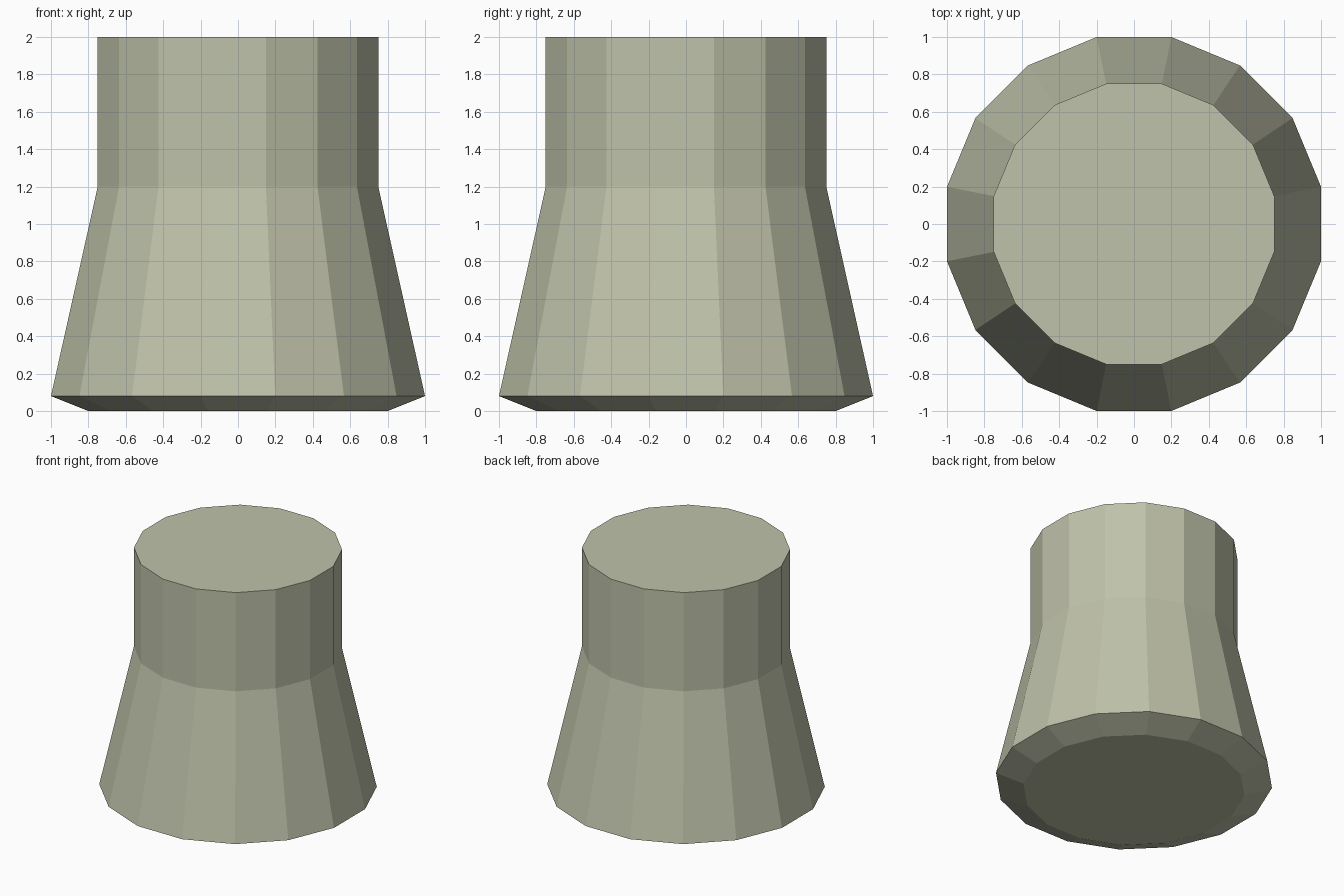
import bpy, bmesh, math

if "Cube" in bpy.data.objects:
    bpy.data.objects.remove(bpy.data.objects["Cube"])

SIDES = 16
# (half-width across flats, height) from the base up
PROFILE = [(0.80, 0.0), (1.0, 0.08), (0.75, 1.2), (0.75, 2.0)]

bm = bmesh.new()


def ring(half_width, z):
    r = half_width / math.cos(math.pi / SIDES)
    return [bm.verts.new((r * math.cos(a), r * math.sin(a), z))
            for a in ((i + 0.5) * math.tau / SIDES for i in range(SIDES))]


# Flared body with a straight neck and undercut foot
rings = [ring(w, z) for w, z in PROFILE]
for low, high in zip(rings, rings[1:]):
    for i in range(SIDES):
        j = (i + 1) % SIDES
        bm.faces.new((low[i], low[j], high[j], high[i]))

# Flat caps
bm.faces.new(rings[0][::-1])
bm.faces.new(rings[-1])

mesh = bpy.data.meshes.new("flared_pedestal")
bm.to_mesh(mesh)
bm.free()
body = bpy.data.objects.new("flared_pedestal", mesh)
bpy.context.collection.objects.link(body)

# Pale olive finish
mat = bpy.data.materials.new("pale_olive")
mat.diffuse_color = (0.52, 0.54, 0.40, 1.0)
mat.use_nodes = True
mat.node_tree.nodes["Principled BSDF"].inputs["Base Color"].default_value = mat.diffuse_color
mesh.materials.append(mat)
